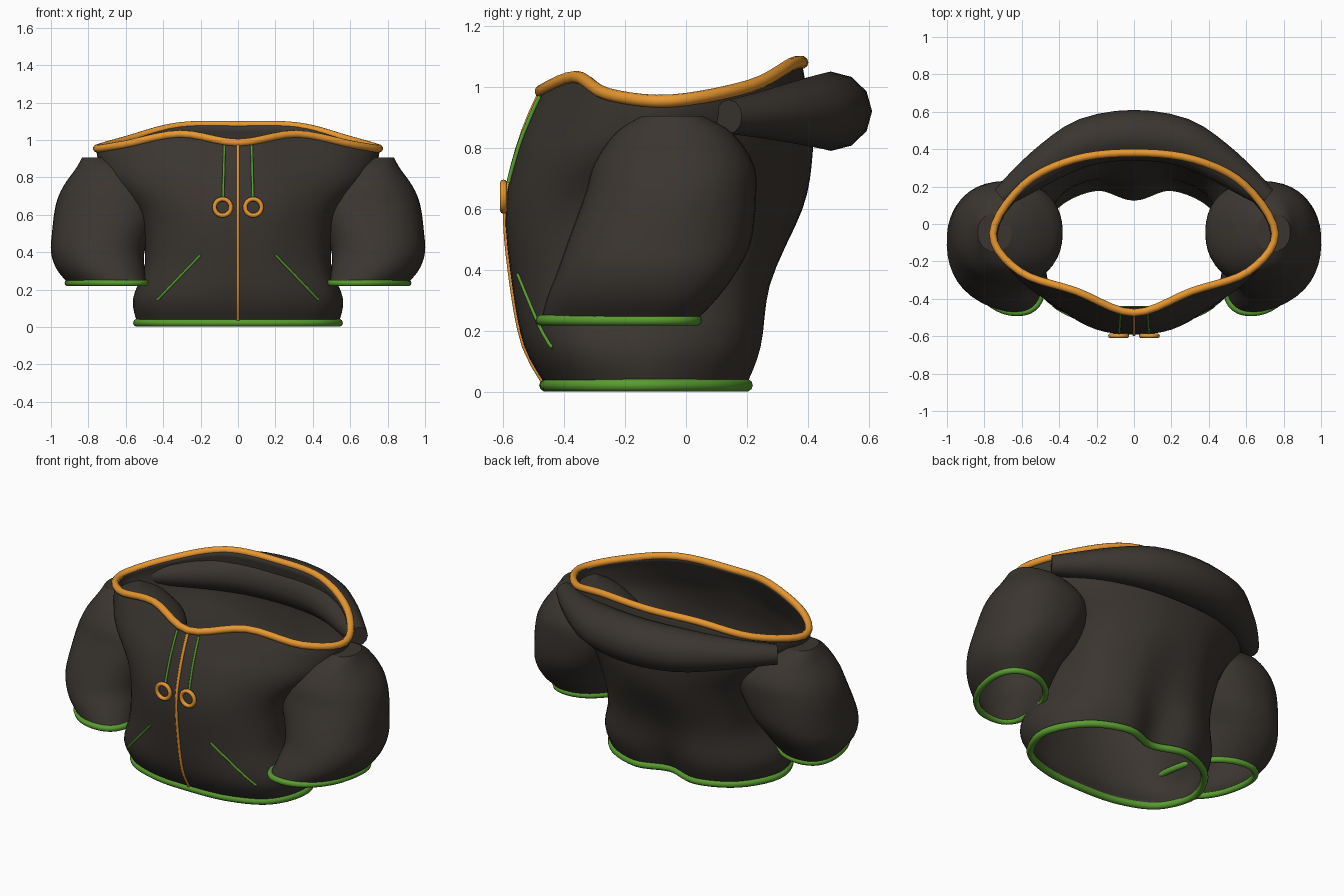
import bpy, bmesh, math
from mathutils import Vector
from mathutils.bvhtree import BVHTree

if "Cube" in bpy.data.objects:
    bpy.data.objects.remove(bpy.data.objects["Cube"])


def material(name, rgb):
    m = bpy.data.materials.new(name)
    m.diffuse_color = (*rgb, 1)
    m.use_nodes = True
    m.node_tree.nodes["Principled BSDF"].inputs["Base Color"].default_value = m.diffuse_color
    return m


FABRIC = material("dark_fabric", (0.043, 0.036, 0.030))
ORANGE = material("orange_trim", (0.80, 0.31, 0.03))
GREEN = material("green_trim", (0.10, 0.33, 0.03))


def smooth_path(pts, n, closed=False):
    """Catmull-Rom through points of any dimension."""
    count, out = len(pts), []
    for i in range(count if closed else count - 1):
        if closed:
            q = [pts[(i + k) % count] for k in (-1, 0, 1, 2)]
        else:
            q = [pts[min(max(i + k, 0), count - 1)] for k in (-1, 0, 1, 2)]
        for j in range(n):
            t = j / n
            out.append(tuple(
                0.5 * (2 * b + (c - a) * t + (2 * a - 5 * b + 4 * c - d) * t * t
                       + (3 * b - a - 3 * c + d) * t ** 3)
                for a, b, c, d in zip(*q)))
    if not closed:
        out.append(tuple(pts[-1]))
    return out


def mirrored(half):
    """Close a half ring running from back centre to front centre."""
    return half + [(-p[0], *p[1:]) for p in half[-2:0:-1]]


def loft(name, rings, mat, cap_start=False, cap_end=False, thickness=0):
    n = len(rings[0])
    verts = [p for r in rings for p in r]
    faces = [(i * n + j, i * n + (j + 1) % n, (i + 1) * n + (j + 1) % n, (i + 1) * n + j)
             for i in range(len(rings) - 1) for j in range(n)]
    if cap_start:
        faces.append(tuple(range(n)))
    if cap_end:
        faces.append(tuple(range(len(verts) - n, len(verts))))
    me = bpy.data.meshes.new(name)
    me.from_pydata(verts, [], faces)
    bm = bmesh.new()
    bm.from_mesh(me)
    bmesh.ops.recalc_face_normals(bm, faces=bm.faces)
    for f in bm.faces:
        f.smooth = len(f.verts) == 4
    bm.to_mesh(me)
    bm.free()
    me.materials.append(mat)
    ob = bpy.data.objects.new(name, me)
    bpy.context.collection.objects.link(ob)
    if thickness:
        mod = ob.modifiers.new("cloth_thickness", 'SOLIDIFY')
        mod.thickness = thickness
        mod.offset = -1
    return ob, BVHTree.FromPolygons(verts, faces)


def tube(name, pts, radius, mat, closed=False):
    cu = bpy.data.curves.new(name, 'CURVE')
    cu.dimensions = '3D'
    cu.bevel_depth = radius
    cu.bevel_resolution = 3
    cu.use_fill_caps = True
    sp = cu.splines.new('POLY')
    sp.points.add(len(pts) - 1)
    for sp_pt, p in zip(sp.points, pts):
        sp_pt.co = (*p, 1)
    sp.use_cyclic_u = closed
    sp.use_smooth = True
    cu.materials.append(mat)
    ob = bpy.data.objects.new(name, cu)
    bpy.context.collection.objects.link(ob)
    return ob


# Body shell: half sections (back centre to front centre) at rising heights
sections = [
    (0.022, [(0, .145), (.2, .198), (.42, .10), (.54, -.12), (.46, -.34), (.25, -.44), (0, -.46)]),
    (0.15, [(0, .20), (.22, .245), (.45, .13), (.56, -.12), (.50, -.38), (.27, -.505), (0, -.53)]),
    (0.35, [(0, .262), (.22, .268), (.42, .15), (.495, -.12), (.45, -.39), (.25, -.53), (0, -.57)]),
    (0.60, [(0, .382), (.23, .35), (.45, .20), (.54, -.10), (.47, -.37), (.25, -.545), (0, -.592)]),
    (0.78, [(0, .415), (.27, .38), (.53, .24), (.70, -.06), (.60, -.31), (.28, -.495), (0, -.556)]),
    (0.90, [(0, .41), (.30, .375), (.57, .24), (.75, -.05), (.615, -.28), (.30, -.43), (0, -.514)]),
]
neck = [(0, .38, 1.08), (.32, .345, 1.074), (.59, .21, 1.003), (.755, -.05, .954),
        (.61, -.255, .975), (.31, -.36, 1.032), (0, -.475, .985)]
rings = [[(x, y, z) for x, y in half] for z, half in sections] + [neck]
rings = [smooth_path(mirrored(r), 5, True) for r in rings]
columns = [smooth_path(list(col), 4) for col in zip(*rings)]
body_rings = [list(r) for r in zip(*columns)]
body, body_tree = loft("body", body_rings, FABRIC, thickness=0.02)
tube("hem_trim", body_rings[0], 0.021, GREEN, True)
tube("neck_trim", body_rings[-1], 0.021, ORANGE, True)


def on_front(x, z, off=0.0):
    hit = body_tree.ray_cast(Vector((x, -2, z)), Vector((0, 1, 0)))[0]
    return (x, (hit.y if hit else -0.48) - off, z)


def front_line(name, a, b, radius, mat, off=0.0, n=16):
    pts = [on_front(a[0] + (b[0] - a[0]) * i / n, a[1] + (b[1] - a[1]) * i / n, off)
           for i in range(n + 1)]
    return tube(name, pts, radius, mat)


# Zip down the front
front_line("zip", (0, 0.03), (0, 0.975), 0.009, ORANGE)

# Sleeves: (z, centre x, centre y, half width, half depth, skew) from cap to cuff
sleeve = [(.905, .745, -.045, .09, .10, 0), (.85, .70, -.04, .165, .19, 0),
          (.75, .67, -.04, .265, .26, 0), (.65, .68, -.05, .295, .28, 0),
          (.50, .725, -.085, .27, .30, 0), (.40, .75, -.125, .25, .295, .02),
          (.31, .735, -.175, .235, .28, .05), (.235, .70, -.22, .208, .255, .075)]


def rounded(c, k=.9):
    return math.copysign(abs(c) ** k, c)


for s, side in ((1, "right"), (-1, "left")):
    srings = []
    for z, cx, cy, rx, ry, skew in smooth_path(sleeve, 4):
        ax = math.sqrt(rx * rx - skew * skew)
        srings.append([(s * (cx + ax * rounded(math.cos(a)) + skew * math.sin(a)),
                        cy + ry * rounded(math.sin(a)), z)
                       for a in (math.tau * i / 40 for i in range(40))])
    loft(side + "_sleeve", srings, FABRIC, cap_start=True, thickness=0.015)
    tube(side + "_cuff_trim", srings[-1], 0.018, GREEN, True)

    # Pocket slit, drawstring and its ring
    front_line(side + "_pocket_trim", (s * .20, .385), (s * .43, .145), 0.007, GREEN)
    front_line(side + "_drawstring", (s * .073, .97), (s * .08, .685), 0.007, GREEN, 0.006)
    bpy.ops.mesh.primitive_torus_add(location=(s * .082, -.598, .64), rotation=(math.pi / 2, 0, 0),
                                     major_radius=.044, minor_radius=.012,
                                     major_segments=24, minor_segments=10)
    ring = bpy.context.object
    ring.name = side + "_drawstring_ring"
    ring.data.materials.append(ORANGE)
    bpy.ops.object.shade_smooth()

# Folded hood: (x, y, z, half thickness, half height) from back centre to the tip
hood = [(0, .475, .92, .135, .13), (.25, .44, .92, .128, .122), (.44, .34, .915, .105, .098),
        (.60, .225, .907, .08, .072), (.71, .14, .902, .055, .056)]
path = smooth_path([(-p[0], *p[1:]) for p in hood[:0:-1]] + hood, 3)
hrings = []
for i, (x, y, z, t, h) in enumerate(path):
    a, b = path[max(i - 1, 0)], path[min(i + 1, len(path) - 1)]
    d = Vector((b[0] - a[0], b[1] - a[1])).normalized()
    hrings.append([(x - d.y * t * math.cos(k), y + d.x * t * math.cos(k), z + h * math.sin(k))
                   for k in (math.tau * j / 12 for j in range(12))])
loft("folded_hood", hrings, FABRIC, True, True)
